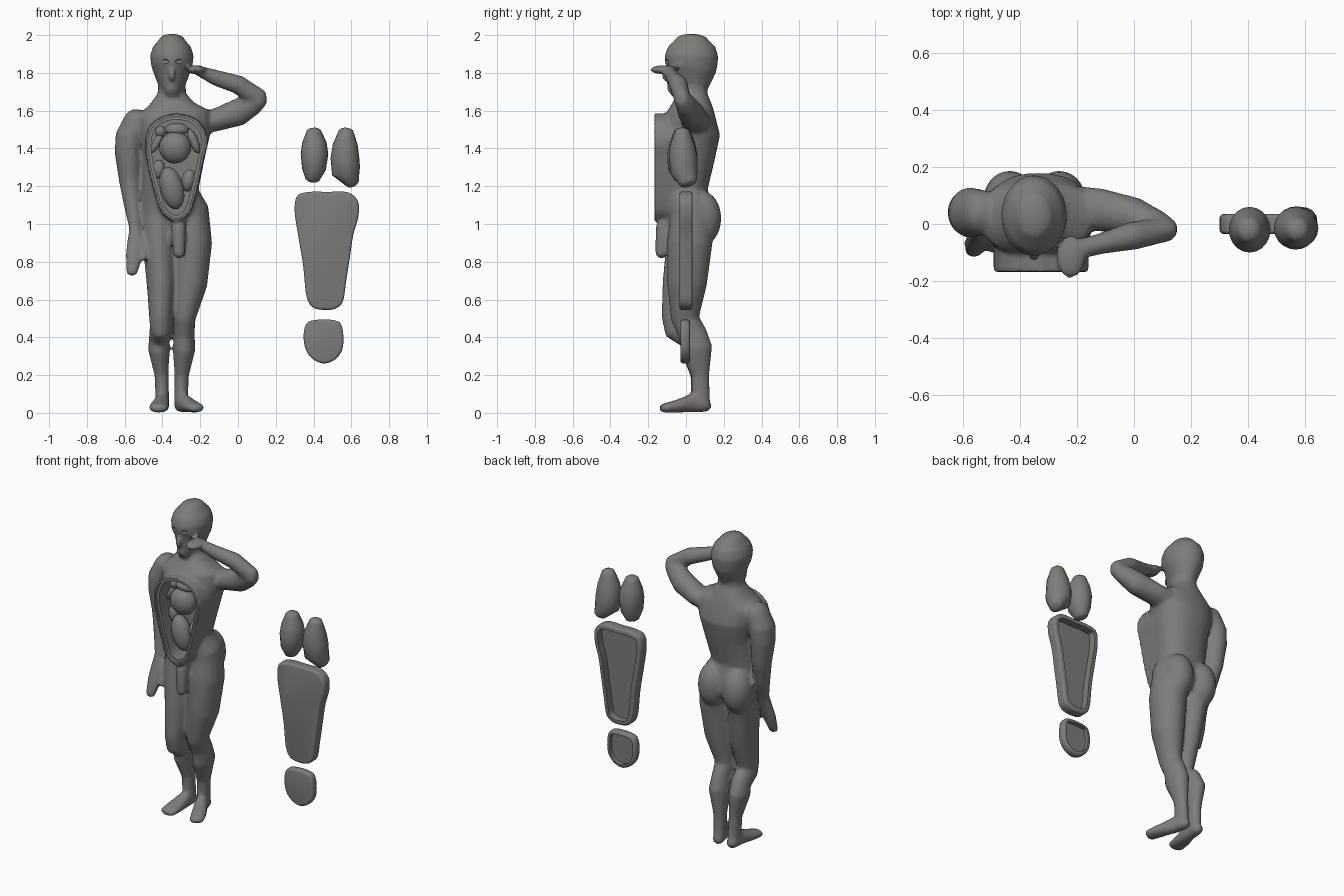
import bpy, bmesh, math
from mathutils import Vector, Matrix

clay = bpy.data.materials.new("warm grey clay")
clay.diffuse_color = (0.21, 0.205, 0.195, 1)


def finish(name, bm, angle=45):
    bmesh.ops.recalc_face_normals(bm, faces=bm.faces)
    me = bpy.data.meshes.new(name)
    bm.to_mesh(me)
    bm.free()
    ob = bpy.data.objects.new(name, me)
    bpy.context.collection.objects.link(ob)
    me.materials.append(clay)
    return ob


def activate(ob):
    bpy.ops.object.select_all(action='DESELECT')
    ob.select_set(True)
    bpy.context.view_layer.objects.active = ob


def modify(ob, kind, **settings):
    activate(ob)
    m = ob.modifiers.new(kind, kind)
    for k, v in settings.items():
        setattr(m, k, v)
    bpy.ops.object.modifier_apply(modifier=m.name)


def cut(ob, cutter):
    modify(ob, 'BOOLEAN', operation='DIFFERENCE', object=cutter, solver='EXACT')
    bpy.data.objects.remove(cutter)


def smooth(ob, angle=40):
    activate(ob)
    bpy.ops.object.shade_smooth_by_angle(angle=math.radians(angle))


def limb(bm, secs, cap=0.5, n=20, power=2.0):
    """Loft of oval sections (x, y, z, a, b) with rounded ends."""
    P = [Vector(s[:3]) for s in secs]
    rings = []
    for i, s in enumerate(secs):
        t = (P[min(i + 1, len(P) - 1)] - P[max(i - 1, 0)]).normalized()
        ref = Vector((0, 1, 0)) if abs(t.x) > 0.7 else Vector((1, 0, 0))
        u = (ref - t * t.dot(ref)).normalized()
        v = t.cross(u)
        r = min(s[3], s[4]) * cap
        steps = [(0, 1)]
        caps = [(math.sin(k) * r, math.cos(k)) for k in (0.5, 0.95, 1.35)]
        if i == 0:
            steps = [(-o, c) for o, c in reversed(caps)] + steps
        if i == len(P) - 1:
            steps += caps
        for o, c in steps:
            ring = []
            for k in range(n):
                w = 2 * math.pi * k / n
                cu, sv = math.cos(w), math.sin(w)
                cu = math.copysign(abs(cu) ** (2 / power), cu)
                sv = math.copysign(abs(sv) ** (2 / power), sv)
                ring.append(bm.verts.new(P[i] + t * o + u * s[3] * c * cu + v * s[4] * c * sv))
            rings.append(ring)
    for A, B in zip(rings, rings[1:]):
        for k in range(n):
            bm.faces.new((A[k], A[(k + 1) % n], B[(k + 1) % n], B[k]))
    bm.faces.new(rings[0])
    bm.faces.new(rings[-1])


def ball(bm, c, r, tilt=0):
    M = Matrix.Translation(c) @ Matrix.Rotation(tilt, 4, 'Y') @ Matrix.Diagonal((*r, 1))
    bmesh.ops.create_icosphere(bm, subdivisions=3, radius=1, matrix=M)


def outline(pts, inset=0.0, sub=5):
    """Smooth closed curve through (x, z) points, moved inward by inset."""
    n, out = len(pts), []
    for i in range(n):
        a, b, c, d = (Vector(pts[(i + k) % n]) for k in (-1, 0, 1, 2))
        for j in range(sub):
            t = j / sub
            out.append(0.5 * (2 * b + (c - a) * t + (2 * a - 5 * b + 4 * c - d) * t * t
                              + (3 * b - a - 3 * c + d) * t ** 3))
    mid = sum(out, Vector((0, 0))) / len(out)
    res = []
    for i, p in enumerate(out):
        d = out[(i + 1) % len(out)] - out[i - 1]
        nrm = Vector((-d.y, d.x)).normalized()
        if nrm.dot(mid - p) < 0:
            nrm = -nrm
        res.append(p + nrm * inset)
    return res


def prism(bm, ring, y0, y1):
    A = [bm.verts.new((p.x, y0, p.y)) for p in ring]
    B = [bm.verts.new((p.x, y1, p.y)) for p in ring]
    n = len(A)
    for k in range(n):
        bm.faces.new((A[k], A[(k + 1) % n], B[(k + 1) % n], B[k]))
    bm.faces.new(A)
    bm.faces.new(B)


def prism_object(name, ring, y0, y1):
    bm = bmesh.new()
    prism(bm, ring, y0, y1)
    return finish(name, bm)


# ---- body: all masses fused into one skin
OPENING = [(-.33, 1.585), (-.445, 1.545), (-.49, 1.45), (-.48, 1.32), (-.44, 1.16), (-.40, 1.055),
           (-.325, 1.015), (-.255, 1.06), (-.215, 1.185), (-.18, 1.345), (-.16, 1.45), (-.215, 1.55)]
bm = bmesh.new()
# trunk and neck
limb(bm, [(-.335, .03, 1.0, .175, .12), (-.335, .02, 1.07, .18, .12), (-.357, 0, 1.18, .148, .115),
          (-.34, .01, 1.34, .16, .14), (-.335, .025, 1.48, .19, .155), (-.345, .025, 1.58, .2, .13),
          (-.35, .035, 1.635, .12, .105), (-.35, .035, 1.69, .075, .078), (-.35, .035, 1.8, .07, .07)],
     n=28, power=2.3)
prism(bm, outline(OPENING), -.168, .05)
# head, jaw and nose
limb(bm, [(-.35, 0.03, 1.972, .07, .09), (-.35, .03, 1.94, .1, .125), (-.35, .03, 1.89, .116, .142),
          (-.35, .025, 1.83, .108, .138), (-.35, .01, 1.77, .083, .12), (-.35, -.03, 1.72, .053, .085),
          (-.35, -.06, 1.69, .036, .055)], n=28)
ball(bm, (-.35, -.105, 1.79), (.018, .025, .035))
# buttocks
for x in (-.435, -.262):
    ball(bm, (x, .085, 1.03), (.093, .102, .145))
# legs
limb(bm, [(-.25, .03, 1.07, .095, .11), (-.243, .02, .9, .106, .12), (-.255, .005, .68, .092, .105),
          (-.285, -.005, .5, .06, .075), (-.285, .035, .42, .055, .075), (-.285, .055, .34, .06, .085),
          (-.298, .075, .2, .038, .048), (-.302, .08, .06, .036, .047)])
limb(bm, [(-.425, .03, 1.07, .09, .11), (-.42, .01, .9, .085, .115), (-.408, -.02, .68, .075, .105),
          (-.41, -.05, .5, .06, .08), (-.41, -.045, .455, .057, .08), (-.415, .03, .4, .056, .072),
          (-.42, .05, .34, .056, .08), (-.405, .07, .2, .037, .047), (-.4, .075, .06, .036, .047)])
# feet
limb(bm, [(-.302, .095, .04, .036, .036), (-.285, .03, .052, .04, .05), (-.245, -.05, .035, .046, .033),
          (-.22, -.11, .026, .045, .024)], cap=1.1)
limb(bm, [(-.402, .095, .04, .036, .036), (-.405, .03, .052, .04, .05), (-.415, -.05, .035, .052, .033),
          (-.422, -.115, .026, .052, .024)], cap=1.1)
# groin
limb(bm, [(-.315, -.09, 1.05, .035, .035), (-.315, -.125, .98, .038, .036), (-.312, -.13, .85, .033, .033)], cap=1)
ball(bm, (-.315, -.09, .93), (.045, .04, .06))
# hanging arm, hand and thumb
limb(bm, [(-.535, .04, 1.545, .07, .08), (-.575, .04, 1.46, .075, .088), (-.581, .04, 1.38, .072, .082),
          (-.572, .04, 1.23, .058, .063), (-.558, .015, 1.1, .046, .05), (-.545, -.02, .98, .031, .034),
          (-.54, -.045, .91, .046, .03), (-.55, -.07, .83, .046, .028), (-.562, -.095, .745, .03, .022)], cap=.9)
limb(bm, [(-.51, -.05, .91, .02, .02), (-.497, -.085, .82, .016, .018)], cap=1, n=12)
# raised arm
limb(bm, [(-.22, .05, 1.535, .085, .065), (-.12, .05, 1.55, .075, .06), (0, .025, 1.59, .068, .072),
          (.08, -.005, 1.64, .052, .062), (.11, -.02, 1.66, .045, .05)], cap=.9)
limb(bm, [(.11, -.02, 1.665, .042, .052), (0, -.04, 1.738, .05, .05), (-.12, -.07, 1.775, .036, .042),
          (-.2, -.09, 1.808, .036, .028)], cap=.9)
ball(bm, (-.222, -.115, 1.817), (.052, .075, .024))
body = finish("body", bm)
modify(body, 'REMESH', mode='VOXEL', voxel_size=.011)
modify(body, 'SMOOTH', factor=.5, iterations=3)
modify(body, 'DECIMATE', ratio=.25)
# stepped rim and cavity, then shallow eye sockets
cut(body, prism_object("rim_cutter", outline(OPENING, .016), -.4, -.15))
cut(body, prism_object("cavity_cutter", outline(OPENING, .032), -.4, -.03))
bm = bmesh.new()
for s in (-1, 1):
    ball(bm, (-.35 + s * .045, -.118, 1.86), (.03, .025, .018))
cut(body, finish("eye_cutter", bm))
smooth(body)

# ---- organs in the cavity
ORGANS = {
    "heart": [((-.333, -.085, 1.405), (.085, .065, .085), .2), ((-.325, -.07, 1.5), (.065, .045, .035), 0)],
    "stomach": [((-.35, -.075, 1.19), (.062, .055, .115), -.25)],
    "liver": [((-.262, -.06, 1.23), (.038, .045, .06), .2), ((-.42, -.055, 1.29), (.035, .03, .05), 0)],
    "windpipe_branches": [((-.43, -.06, 1.43), (.022, .03, .06), .5), ((-.41, -.065, 1.49), (.03, .025, .03), .5),
                          ((-.235, -.055, 1.44), (.025, .03, .07), -.4)],
}
for name, blobs in ORGANS.items():
    bm = bmesh.new()
    for c, r, tilt in blobs:
        ball(bm, c, r, tilt)
    smooth(finish(name, bm))

# ---- removable lungs
bm = bmesh.new()
limb(bm, [(.402, -.02, 1.485, .042, .045), (.404, -.02, 1.43, .065, .068), (.405, -.02, 1.37, .073, .08),
          (.402, -.02, 1.29, .063, .075), (.395, -.015, 1.245, .042, .05)], cap=.6)
smooth(finish("left_lung", bm))
bm = bmesh.new()
limb(bm, [(.572, -.02, 1.485, .042, .042), (.568, -.02, 1.42, .066, .065), (.566, -.015, 1.35, .076, .075),
          (.572, -.01, 1.28, .077, .073), (.605, .01, 1.225, .04, .05)], cap=.6)
smooth(finish("right_lung", bm))

# ---- loose lids: rounded trays, hollow at the back
LIDS = {
    "belly_lid": ([(.3, 1.07), (.315, 1.15), (.38, 1.17), (.47, 1.17), (.58, 1.168), (.635, 1.12), (.637, 1.04),
                   (.61, .94), (.59, .81), (.573, .7), (.555, .59), (.515, .552), (.455, .545), (.395, .56),
                   (.362, .62), (.345, .78), (.32, .93)], -.035, .035, .03, -.012),
    "face_lid": ([(.348, .42), (.365, .475), (.41, .492), (.5, .492), (.545, .47), (.558, .4), (.55, .33),
                  (.51, .28), (.45, .262), (.39, .29), (.355, .345)], -.03, .02, .022, -.005),
}
for name, (pts, y0, y1, rim, floor) in LIDS.items():
    lid = prism_object(name, outline(pts), y0, y1)
    modify(lid, 'BEVEL', width=.014, segments=3, limit_method='ANGLE', angle_limit=1.0)
    cut(lid, prism_object("lid_cutter", outline(pts, rim), floor, .2))
    smooth(lid)
